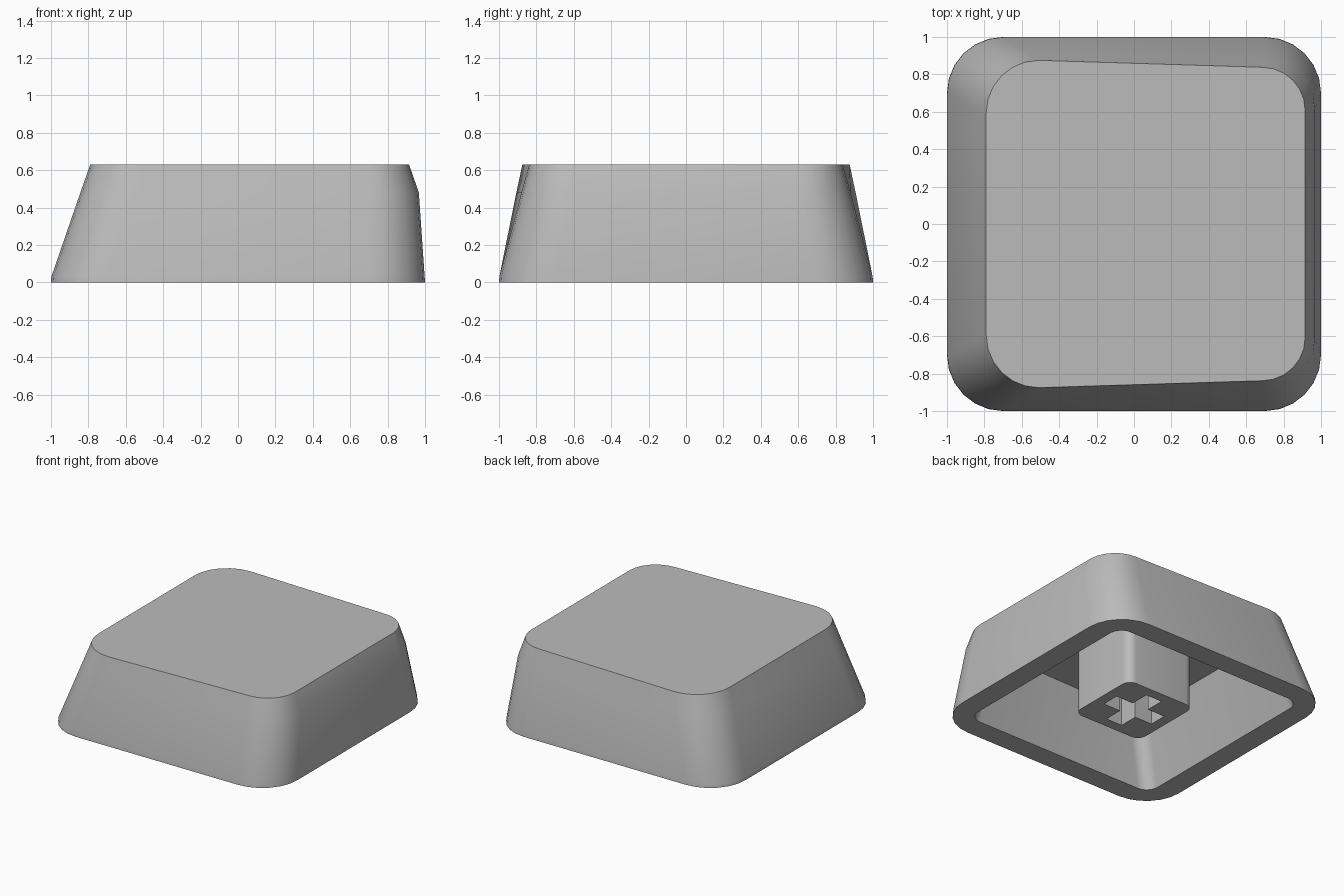
import bpy, bmesh, math

if "Cube" in bpy.data.objects:
    bpy.data.objects.remove(bpy.data.objects["Cube"], do_unlink=True)

grey = bpy.data.materials.new("light grey plastic")
grey.use_nodes = True
grey.diffuse_color = (0.5, 0.5, 0.5, 1)
grey.node_tree.nodes["Principled BSDF"].inputs["Base Color"].default_value = (0.5, 0.5, 0.5, 1)


def ring(bm, left, right, y_left, y_right, r_left, r_right, z, steps=6):
    """Rounded four-sided loop; the two sides may differ in depth and radius."""
    corners = [(right, y_right, r_right, 1, 1), (left, y_left, r_left, -1, 1),
               (left, y_left, r_left, -1, -1), (right, y_right, r_right, 1, -1)]
    verts = []
    for i, (x, y, r, sx, sy) in enumerate(corners):
        for k in range(steps + 1):
            a = math.pi / 2 * (i + k / steps)
            verts.append(bm.verts.new((x - sx * r + r * math.cos(a),
                                       sy * (y - r) + r * math.sin(a), z)))
    return verts


def bridge(bm, a, b):
    n = len(a)
    for i in range(n):
        bm.faces.new((a[i], a[(i + 1) % n], b[(i + 1) % n], b[i]))


def finish(bm, name):
    bmesh.ops.recalc_face_normals(bm, faces=bm.faces)
    mesh = bpy.data.meshes.new(name)
    bm.to_mesh(mesh)
    bm.free()
    mesh.materials.append(grey)
    obj = bpy.data.objects.new(name, mesh)
    bpy.context.collection.objects.link(obj)
    bpy.ops.object.select_all(action='DESELECT')
    obj.select_set(True)
    bpy.context.view_layer.objects.active = obj
    bpy.ops.object.shade_smooth_by_angle(angle=math.radians(35))
    return obj


# Hollow cap: ceiling, inner walls, rim, outer walls, flat top
bm = bmesh.new()
rings = [
    ring(bm, -0.66, 0.78, 0.725, 0.695, 0.1, 0.1, 0.52),
    ring(bm, -0.83, 0.83, 0.83, 0.83, 0.1, 0.1, 0),
    ring(bm, -1, 1, 1, 1, 0.3, 0.3, 0),
    ring(bm, -0.998, 0.998, 0.998, 0.998, 0.3, 0.3, 0.03),
    ring(bm, -0.843, 0.967, 0.907, 0.88, 0.29, 0.27, 0.48),
    ring(bm, -0.79, 0.915, 0.875, 0.838, 0.28, 0.23, 0.63),
]
for low, high in zip(rings, rings[1:]):
    bridge(bm, low, high)
bm.faces.new(rings[0])
bm.faces.new(rings[-1])
finish(bm, "keycap_shell")

# Stem: rounded square post with a cross-shaped socket in its lower end
bm = bmesh.new()
size, arm, half = 0.3, 0.22, 0.07
foot, head = [ring(bm, -size, size, size, size, 0.07, 0.07, z) for z in (0, 0.53)]
bridge(bm, foot, head)
quarter = [(arm, -half), (arm, half), (half, half)]
cross = []
for turn in range(4):
    for x, y in quarter:
        for _ in range(turn):
            x, y = -y, x
        cross.append((x, y))
mouth, floor = [[bm.verts.new((x, y, z)) for x, y in cross] for z in (0, 0.42)]
bridge(bm, mouth, floor)
bm.faces.new(floor)
edges = [bm.edges.get((loop[i - 1], loop[i])) for loop in (foot, mouth) for i in range(len(loop))]
bmesh.ops.triangle_fill(bm, edges=edges, use_beauty=True, normal=(0, 0, -1))
bm.faces.new(head)
finish(bm, "switch_stem")
